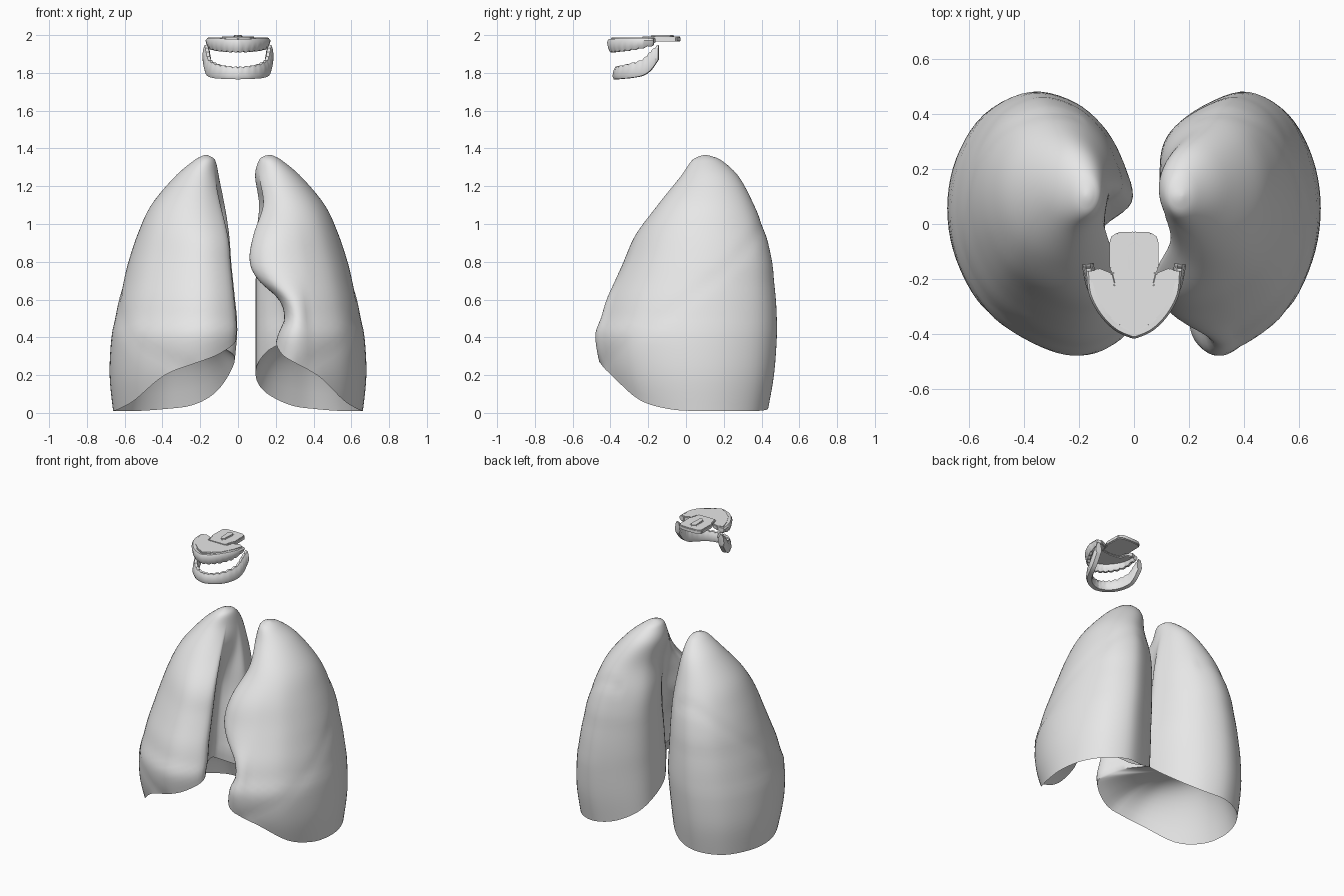
import bpy, bmesh, math
from mathutils import Vector

if "Cube" in bpy.data.objects:
    bpy.data.objects.remove(bpy.data.objects["Cube"])

grey = bpy.data.materials.new("plain grey")
grey.use_nodes = True
COLOUR = (0.8, 0.8, 0.8, 1)
grey.diffuse_color = COLOUR
grey.node_tree.nodes["Principled BSDF"].inputs["Base Color"].default_value = COLOUR


def spline(points, steps, closed=False):
    """Smooth curve through points of any dimension."""
    pts = [Vector(p) for p in points]
    n = len(pts)
    pick = (lambda i: pts[i % n]) if closed else (lambda i: pts[max(0, min(n - 1, i))])
    out = []
    for i in range(n if closed else n - 1):
        a, b, c, d = (pick(i + k) for k in (-1, 0, 1, 2))
        for s in range(steps):
            t = s / steps
            out.append(b + (c - a) * (t / 2) + (a * 2 - b * 5 + c * 4 - d) * (t * t / 2)
                       + (b * 3 - a - c * 3 + d) * (t ** 3 / 2))
    return out if closed else out + [pts[-1]]


def finish(name, bm, angle):
    bmesh.ops.recalc_face_normals(bm, faces=bm.faces)
    mesh = bpy.data.meshes.new(name)
    bm.to_mesh(mesh)
    bm.free()
    mesh.materials.append(grey)
    obj = bpy.data.objects.new(name, mesh)
    bpy.context.collection.objects.link(obj)
    bpy.ops.object.select_all(action='DESELECT')
    obj.select_set(True)
    bpy.context.view_layer.objects.active = obj
    bpy.ops.object.shade_smooth_by_angle(angle=math.radians(angle))
    return obj


def loft(name, rings, angle):
    """Skin closed rings of equal length and cap both ends."""
    bm = bmesh.new()
    rows = [[bm.verts.new(p) for p in ring] for ring in rings]
    for low, high in zip(rows, rows[1:]):
        for i in range(len(low)):
            bm.faces.new((low[i - 1], low[i], high[i], high[i - 1]))
    bm.faces.new(rows[0])
    bm.faces.new(rows[-1])
    return finish(name, bm, angle)


# Lungs: outline in the unit box (medial-lateral, front-back) plus lower rim height
OUTER = [(.13, .03, .31), (.32, 0, .26), (.55, .05, .2), (.8, .17, .07), (.95, .35, .02),
         (1, .55, .01), (.95, .75, .01), (.8, .92, .01), (.56, 1, .02), (.32, .96, .04)]
RIGHT = OUTER + [(.14, .85, .1), (.03, .7, .2), (0, .58, .3), (.15, .49, .36),
                 (.2, .41, .4), (.1, .25, .42), (0, .12, .38)]
LEFT = OUTER + [(.1, .87, .1), (0, .76, .17), (0, .6, .25), (.1, .49, .33),
                (.22, .38, .38), (.14, .25, .4), (.02, .14, .38)]

# Height, lateral side, front, back, right medial, left medial, left front margin shift
SIZES = [(0, .66, -.36, .43, .05, .1, .06),
         (.2, .68, -.44, .465, .03, .1, .06),
         (.4, .67, -.48, .48, .01, .1, .1),
         (.5, .65, -.45, .48, .01, .1, .14),
         (.6, .63, -.42, .475, .02, .1, .11),
         (.7, .605, -.375, .465, .03, .1, 0),
         (.8, .58, -.33, .455, .04, .1, -.05),
         (.95, .53, -.265, .42, .05, .1, -.03),
         (1.1, .46, -.155, .36, .07, .11, 0),
         (1.25, .335, -.03, .28, .1, .09, 0),
         (1.335, .235, .03, .19, .12, .11, 0),
         (1.36, .19, .075, .13, .15, .14, 0),
         (1.365, .175, .1, .105, .17, .165, 0)]
TOP = SIZES[-1][0]
DENSE = spline(SIZES, 8)


def size_at(z):
    for a, b in zip(DENSE, DENSE[1:]):
        if z <= b[0]:
            return a.lerp(b, max(0, (z - a[0]) / (b[0] - a[0])))
    return DENSE[-1]


def lung(name, side, outline):
    columns = spline(outline, 5, closed=True)

    def place(u, v, z):
        _, lateral, front, back, right_in, left_in, shift = size_at(z)
        inner = left_in if side > 0 else right_in
        # Sections round off toward the apex
        k = max(0, min(1, (z - .85) / .45))
        d = Vector((u - .5, v - .5))
        r = d.lerp(d.normalized() * .5, k * k * (3 - 2 * k))
        # Shallow oblique fissure on the outer side
        crease = math.exp(-((z - .62 - .75 * (v - .5)) / .035) ** 2) if u > .3 else 0
        r *= 1 - .015 * crease
        x = inner + (lateral - inner) * (.5 + r.x)
        if side > 0:
            x += shift * max(0, 1 - u * 2) * max(0, min(1, 1.7 - v * 3.4))
        return Vector((side * x, front + (back - front) * (.5 + r.y), z))

    rims = [max(.008, c[2]) for c in columns]
    rim = [place(c[0], c[1], z) for c, z in zip(columns, rims)]
    # Hollow underside, from the dome centre out to the rim
    centre = Vector((side * .36, .04, .4))
    rings = []
    for i in range(1, 14):
        r = i / 14
        ring = []
        for p in rim:
            q = centre.lerp(p, r)
            q.z = p.z + (centre.z - p.z) * (1 - r ** 3.5)
            ring.append(q)
        rings.append(ring)
    # Outer skin, from the rim up to the apex
    rows = 44
    for j in range(rows + 1):
        s = math.sin(j / rows * math.pi / 2)
        rings.append([place(c[0], c[1], z + (TOP - z) * s) for c, z in zip(columns, rims)])
    return loft(name, rings, 60)


lung("right_lung", -1, RIGHT)
lung("left_lung", 1, LEFT)


# Dental arches: half path of x, y, bottom, top; mirrored to the other side
def arch(name, half, thick_low, thick_high, scallop_low, scallop_high):
    path = spline(half, 8)
    path += [Vector((-p[0], *p[1:])) for p in reversed(path[:-1])]
    rings = []
    for i, p in enumerate(path):
        a, b = path[max(0, i - 1)], path[min(len(path) - 1, i + 1)]
        normal = Vector((b[1] - a[1], a[0] - b[0], 0)).normalized()
        wave = abs(math.sin(i * math.pi / 4))
        low = p[2] - scallop_low * wave
        high = p[3] + scallop_high * wave
        ring = []
        for across, up in ((-.6, 0), (.6, 0), (1, .25), (1, .75), (.6, 1), (-.6, 1), (-1, .75), (-1, .25)):
            width = thick_low + (thick_high - thick_low) * up
            ring.append(Vector((p[0], p[1], low + (high - low) * up)) + normal * across * width)
        rings.append(ring)
    return loft(name, rings, 40)


arch("upper_teeth", [(.15, -.17, 1.95, 1.98), (.142, -.25, 1.932, 1.985), (.105, -.32, 1.922, 1.985),
                     (.055, -.37, 1.917, 1.98), (0, -.395, 1.915, 1.978)], .014, .026, .008, 0)
arch("lower_jaw", [(.168, -.145, 1.87, 1.945), (.162, -.185, 1.815, 1.91), (.15, -.23, 1.785, 1.865),
                   (.115, -.3, 1.772, 1.842), (.06, -.35, 1.768, 1.83),
                   (0, -.368, 1.766, 1.825)], .024, .014, 0, .008)


# Palate plates: mirrored outlines given thickness, bevelled at the edge
def plate(name, half, low, high):
    outline = half + [(-x, y) for x, y in reversed(half) if x > 0]
    bm = bmesh.new()
    face = bm.faces.new([bm.verts.new((x, y, low)) for x, y in outline])
    top = bmesh.ops.extrude_face_region(bm, geom=[face])["geom"]
    for v in top:
        if isinstance(v, bmesh.types.BMVert):
            v.co.z = high
    bmesh.ops.bevel(bm, geom=bm.edges[:], offset=.005, segments=2, affect='EDGES')
    return finish(name, bm, 40)


plate("hard_palate", [(0, -.4), (.055, -.37), (.105, -.325), (.145, -.25), (.165, -.18),
                      (.13, -.16), (.08, -.18), (.07, -.22), (0, -.23)], 1.957, 1.988)
plate("soft_palate", [(0, -.235), (.065, -.235), (.078, -.18), (.09, -.16), (.088, -.05),
                      (.06, -.03), (0, -.028)], 1.965, 1.993)
plate("nasal_spine", [(0, -.19), (.02, -.17), (.025, -.08), (0, -.06)], 1.98, 2)
